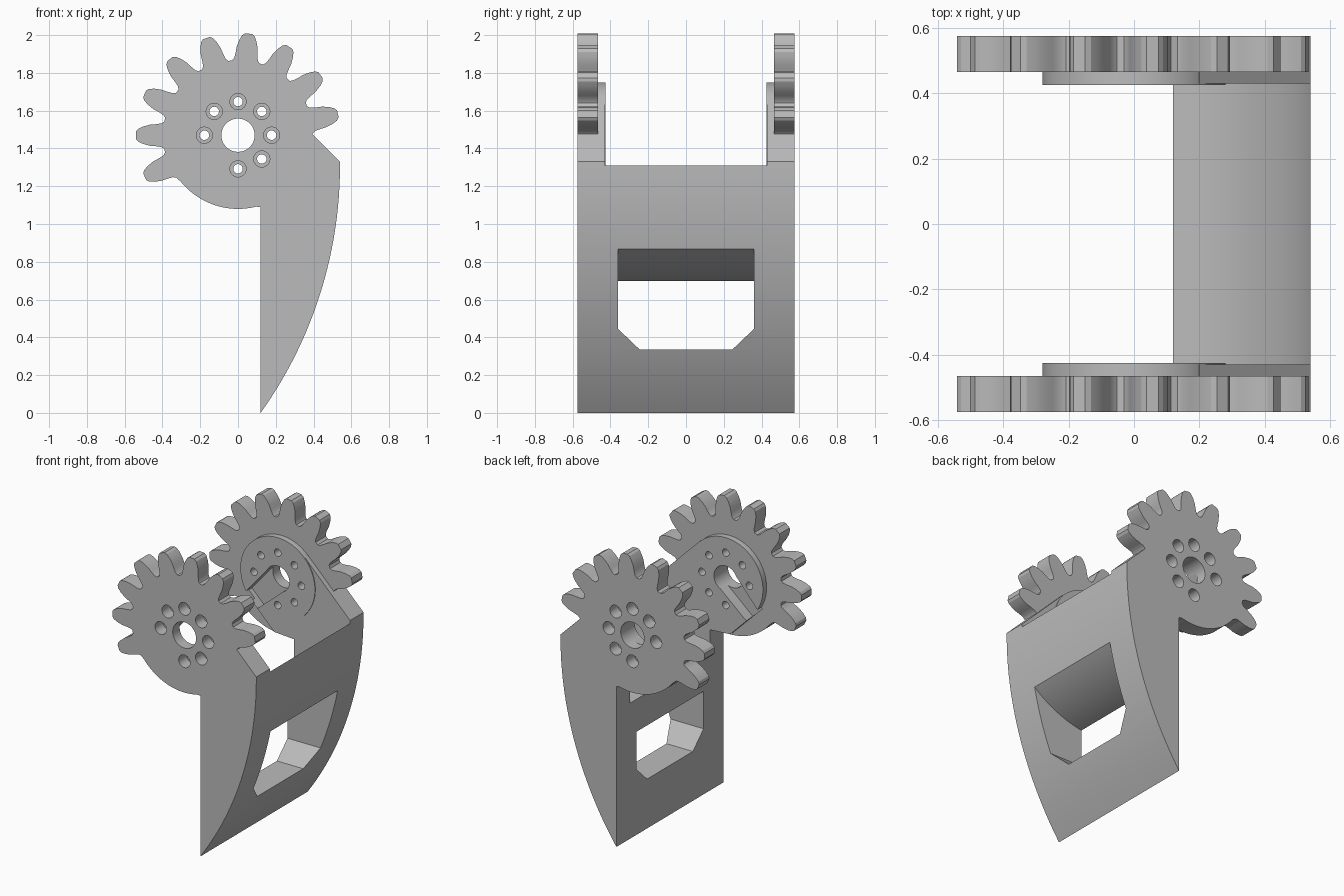
import bpy, bmesh
from math import sin, cos, radians, pi, sqrt
from mathutils import Vector

old = bpy.data.objects.get("Cube")
if old:
    bpy.data.objects.remove(old, do_unlink=True)

grey = bpy.data.materials.new("plain grey")
grey.use_nodes = True
colour = (0.5, 0.5, 0.5, 1)
grey.diffuse_color = colour
grey.node_tree.nodes["Principled BSDF"].inputs["Base Color"].default_value = colour

HUB = 1.47            # height of the gear axis
PITCH = 24            # degrees between teeth
BLADE_X = 0.12        # flat inner face of the blade


def prism(name, points, lo, hi, axis="y"):
    """Extrude a 2D outline (x,z) along y, or (y,z) along x."""
    bm = bmesh.new()
    place = (lambda u, v, d: (u, d, v)) if axis == "y" else (lambda u, v, d: (d, u, v))
    face = bm.faces.new([bm.verts.new(place(u, v, lo)) for u, v in points])
    out = bmesh.ops.extrude_face_region(bm, geom=[face])
    moved = [g for g in out["geom"] if isinstance(g, bmesh.types.BMVert)]
    shift = Vector((0, hi - lo, 0)) if axis == "y" else Vector((hi - lo, 0, 0))
    bmesh.ops.translate(bm, verts=moved, vec=shift)
    bmesh.ops.recalc_face_normals(bm, faces=bm.faces)
    mesh = bpy.data.meshes.new(name)
    bm.to_mesh(mesh)
    bm.free()
    mesh.materials.append(grey)
    obj = bpy.data.objects.new(name, mesh)
    bpy.context.collection.objects.link(obj)
    return obj


def polar(r, degrees):
    a = radians(degrees)
    return (r * cos(a), HUB + r * sin(a))


def disc(name, r, lo, hi, centre=(0, HUB), sides=32):
    ring = [2 * pi * i / sides for i in range(sides)]
    return prism(name, [(centre[0] + r * cos(a), centre[1] + r * sin(a)) for a in ring], lo, hi)


def combine(obj, others, operation):
    """Apply booleans and remove the helper shapes."""
    for other in others:
        other.hide_render = True
        mod = obj.modifiers.new("join", "BOOLEAN")
        mod.operation, mod.solver, mod.object = operation, "EXACT", other
        bpy.context.view_layer.update()
        graph = bpy.context.evaluated_depsgraph_get()
        mesh = bpy.data.meshes.new_from_object(obj.evaluated_get(graph))
        obj.modifiers.clear()
        obj.data = mesh
        bpy.data.objects.remove(other, do_unlink=True)


def finish(obj):
    bpy.ops.object.select_all(action="DESELECT")
    obj.select_set(True)
    bpy.context.view_layer.objects.active = obj
    bpy.ops.object.shade_smooth_by_angle(angle=radians(25))


def gear_outline():
    # half tooth: radius and angle away from the tooth centre
    flank = [(0.397, 10.5), (0.41, 8.8), (0.44, 7.6), (0.47, 6.8),
             (0.505, 5.2), (0.53, 3.6), (0.541, 2)]
    points = []
    for i in range(9):
        centre = 12 + PITCH * i
        points += [polar(r, centre - a) for r, a in flank]
        points += [polar(r, centre + a) for r, a in reversed(flank)]
    # plain rim under the last tooth
    points += [polar(0.39, a) for a in range(219, 361, 3)]
    return points


def gear_plate(name, side):
    def span(a, b):
        return tuple(sorted((a * side, b * side)))

    plate = prism(name, gear_outline(), *span(0.465, 0.575))
    # round boss and the arm that runs down to the blade
    arm = [(0.2, 1.668), (0.54, 1.33), (0.54, 1.31), (BLADE_X, 1.0),
           (BLADE_X, 1.09), (-0.03, 1.1), (-0.2, 1.27)]
    combine(plate, [prism("arm", arm, *span(0.43, 0.575)),
                    disc("boss", 0.28, *span(0.425, 0.52), sides=64)], "UNION")
    # centre bore, horn slot and stepped screw holes
    slot = [(-0.06, HUB + 0.06), (0.06, HUB - 0.06), (-0.155, 1.225), (-0.245, 1.315)]
    cuts = [disc("bore", 0.088, *span(0.3, 0.7), sides=48),
            prism("slot", slot, *span(0.4, 0.5))]
    for angle in range(0, 360, 45):
        if angle != 225:
            spot = polar(0.178, angle)
            cuts.append(disc("hole", 0.025, *span(0.3, 0.7), centre=spot, sides=20))
            cuts.append(disc("counterbore", 0.043, *span(0.49, 0.7), centre=spot, sides=24))
    combine(plate, cuts, "DIFFERENCE")
    finish(plate)


# Curved blade with a scooped top
bend = 2.253
curve = []
for i in range(25):
    z = 1.31 * i / 24
    curve.append((0.54 - bend + sqrt(bend ** 2 - (1.31 - z) ** 2), z))
curve[0] = (BLADE_X, 0)
blade = prism("curved_blade", curve + [(BLADE_X, 1.0)], -0.575, 0.575)
scoop = disc("scoop", 0.563, -0.43, 0.43, sides=128)

# Window with chamfered lower corners and a curved ceiling
window = prism("window", [(-0.36, 0.445), (-0.245, 0.335), (0.245, 0.335),
                          (0.36, 0.445), (0.36, 1.2), (-0.36, 1.2)], -0.1, 1, axis="x")
combine(window, [disc("ceiling", 0.78, -1, 1, sides=128)], "DIFFERENCE")
combine(blade, [scoop, window], "DIFFERENCE")
finish(blade)

for label, direction in (("front_gear_plate", -1), ("back_gear_plate", 1)):
    gear_plate(label, direction)
